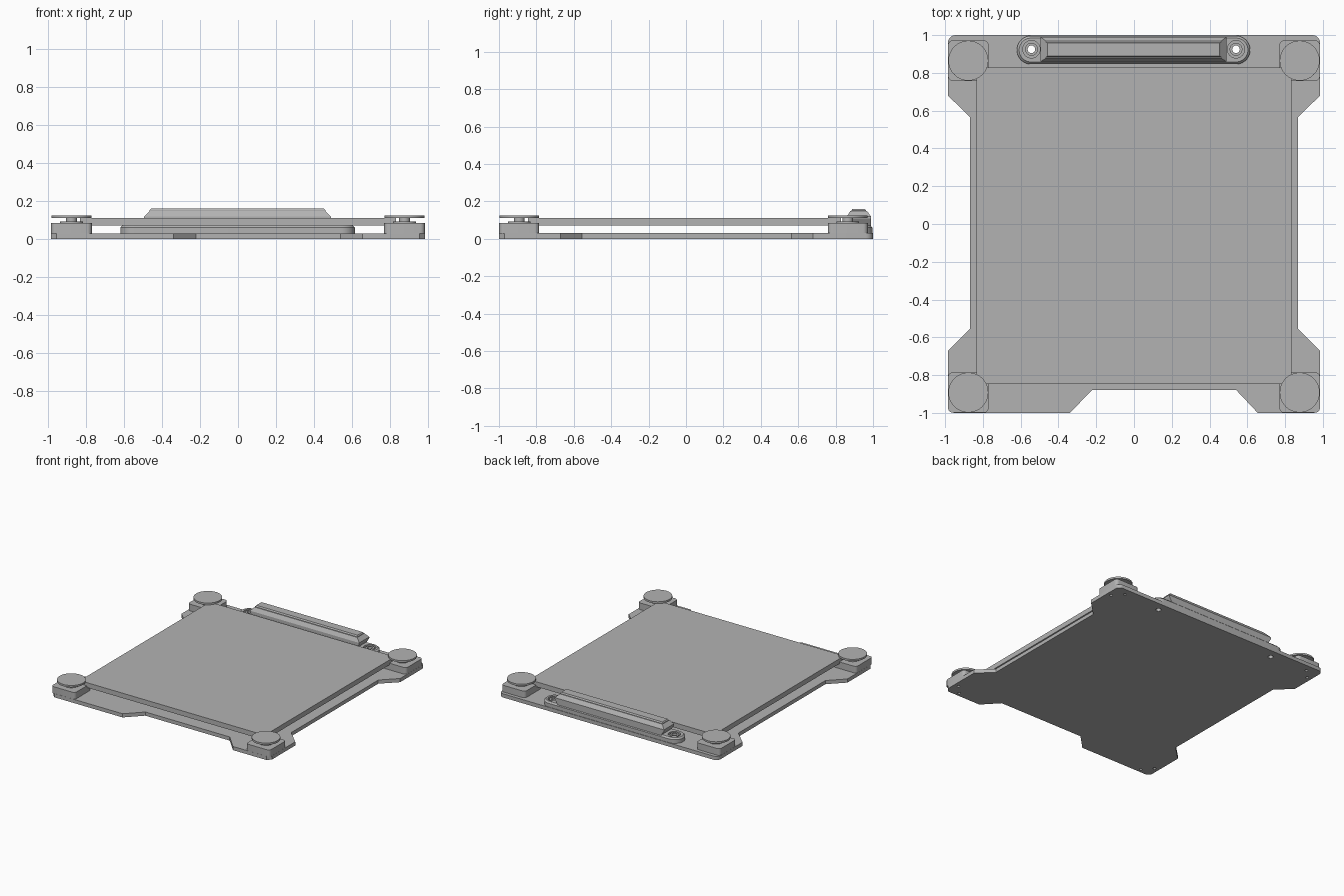
import bpy
import bmesh
import math

old = bpy.data.objects.get("Cube")
if old:
    bpy.data.objects.remove(old, do_unlink=True)

grey = bpy.data.materials.new("plain grey")
grey.use_nodes = True
tone = (0.45, 0.45, 0.45, 1)
grey.diffuse_color = tone
grey.node_tree.nodes["Principled BSDF"].inputs["Base Color"].default_value = tone


def finish(name, bm):
    bmesh.ops.recalc_face_normals(bm, faces=bm.faces)
    mesh = bpy.data.meshes.new(name)
    bm.to_mesh(mesh)
    bm.free()
    mesh.materials.append(grey)
    obj = bpy.data.objects.new(name, mesh)
    bpy.context.collection.objects.link(obj)
    return obj


def loft(name, rings):
    """Skin a stack of (outline, height) rings and cap both ends."""
    bm = bmesh.new()
    loops = [[bm.verts.new((x, y, z)) for x, y in pts] for pts, z in rings]
    for low, high in zip(loops, loops[1:]):
        for i in range(len(low)):
            j = (i + 1) % len(low)
            bm.faces.new((low[i], low[j], high[j], high[i]))
    bm.faces.new(loops[0][::-1])
    bm.faces.new(loops[-1])
    return finish(name, bm)


def rect(x0, x1, y0, y1):
    return [(x0, y0), (x1, y0), (x1, y1), (x0, y1)]


def rounded(x0, x1, y0, y1, r, steps=6):
    pts = []
    centres = [(x1 - r, y1 - r), (x0 + r, y1 - r), (x0 + r, y0 + r), (x1 - r, y0 + r)]
    for q, (cx, cy) in enumerate(centres):
        for s in range(steps + 1):
            a = math.pi / 2 * (q + s / steps)
            pts.append((cx + r * math.cos(a), cy + r * math.sin(a)))
    return pts


def circle(x, y, r, n=32):
    return [(x + r * math.cos(2 * math.pi * i / n), y + r * math.sin(2 * math.pi * i / n))
            for i in range(n)]


def disc(name, x, y, r, z0, z1):
    return loft(name, [(circle(x, y, r), z0), (circle(x, y, r), z1)])


def cut(target, cutters):
    for c in cutters:
        mod = target.modifiers.new("cut", 'BOOLEAN')
        mod.operation = 'DIFFERENCE'
        mod.solver = 'EXACT'
        mod.object = c
        c.hide_render = True
        c.hide_set(True)
    # Bake the cuts so the helpers can go
    bpy.context.view_layer.update()
    graph = bpy.context.evaluated_depsgraph_get()
    mesh = bpy.data.meshes.new_from_object(target.evaluated_get(graph))
    target.modifiers.clear()
    target.data = mesh
    for c in cutters:
        bpy.data.objects.remove(c, do_unlink=True)


# Base plate: waisted sides, relieved front edge, soft corners
w, c = 0.985, 0.04
outline = [(-w, -0.97), (-0.955, -1), (-0.34, -1), (-0.22, -0.878), (0.54, -0.878),
           (0.655, -1), (0.955, -1), (w, -0.97), (w, -0.67), (0.868, -0.555),
           (0.868, 0.565), (w, 0.68)]
outline += [(w - c + c * math.cos(math.pi / 12 * i), 1 - c + c * math.sin(math.pi / 12 * i))
            for i in range(7)]
outline += [(-w + c - c * math.sin(math.pi / 12 * i), 1 - c + c * math.cos(math.pi / 12 * i))
            for i in range(7)]
outline += [(-w, 0.68), (-0.868, 0.565), (-0.868, -0.555), (-w, -0.67)]
base = loft("base_plate", [(outline, 0), (outline, 0.03)])

# Corner supports with clamping discs
corners = [(sx * 0.877, y, sy) for sx in (-1, 1) for y, sy in ((-0.892, -1), (0.865, 1))]
screw_holes = []
for x, y, sy in corners:
    sx = 1 if x > 0 else -1
    side = ("front" if sy < 0 else "back") + ("_left" if sx > 0 else "_right")
    h = 0.107
    block = rounded(x - h, x + h, y - h, y + h, 0.025)
    loft(side + "_support", [(block, 0.028), (block, 0.084)])
    disc(side + "_washer", x, y, 0.06, 0.08, 0.092)
    disc(side + "_post", x, y, 0.028, 0.08, 0.112)
    disc(side + "_clamp_disc", x, y, 0.106, 0.11, 0.125)
    for hx, hy in ((x + sx * 0.07, y), (x, y + sy * 0.075)):
        screw_holes.append(disc("hole_cutter", hx, hy, 0.011, -0.01, 0.02))

# Bed panel resting on the corner supports
panel = rect(-0.833, 0.833, -0.846, 0.828)
loft("bed_panel", [(panel, 0.07), (panel, 0.11)])

# Rear mount: rounded foot with counterbored bolt holes at its ends
foot = rounded(-0.62, 0.615, 0.846, 0.996, 0.0745, 10)
foot_top = rounded(-0.608, 0.603, 0.858, 0.984, 0.0625, 10)
mount = loft("rear_mount_foot", [(foot, 0.028), (foot, 0.06), (foot_top, 0.072)])
bolts = (-0.543, 0.54)
by = 0.925
cut(mount, [disc("bore_cutter", x, by, r, z, 0.2)
            for x in bolts for r, z in ((0.046, 0.055), (0.02, -0.1))])
cut(base, screw_holes + [disc("bolt_cutter", x, by, 0.02, -0.1, 0.1) for x in bolts])

# Bolt heads, open through the middle
for x, side in zip(bolts, ("right", "left")):
    head = disc(side + "_bolt_ring", x, by, 0.034, 0.05, 0.068)
    cut(head, [disc("ring_cutter", x, by, 0.02, 0, 0.1)])

# Rear bar: hipped body with a narrower rail along the top
loft("rear_bar", [
    (rect(-0.465, 0.46, 0.86, 0.99), 0.06),
    (rect(-0.495, 0.49, 0.86, 0.99), 0.108),
    (rect(-0.495, 0.49, 0.86, 0.99), 0.118),
    (rect(-0.465, 0.46, 0.878, 0.968), 0.148)])
rail = rect(-0.465, 0.46, 0.885, 0.962)
loft("rear_bar_rail", [(rail, 0.14), (rail, 0.152),
                       (rect(-0.458, 0.453, 0.89, 0.957), 0.16)])

# Smooth the round parts, keep edges sharp
bpy.ops.object.select_all(action='DESELECT')
for obj in bpy.context.scene.objects:
    if obj.type == 'MESH':
        obj.select_set(True)
        bpy.context.view_layer.objects.active = obj
bpy.ops.object.shade_smooth_by_angle(angle=math.radians(30))
